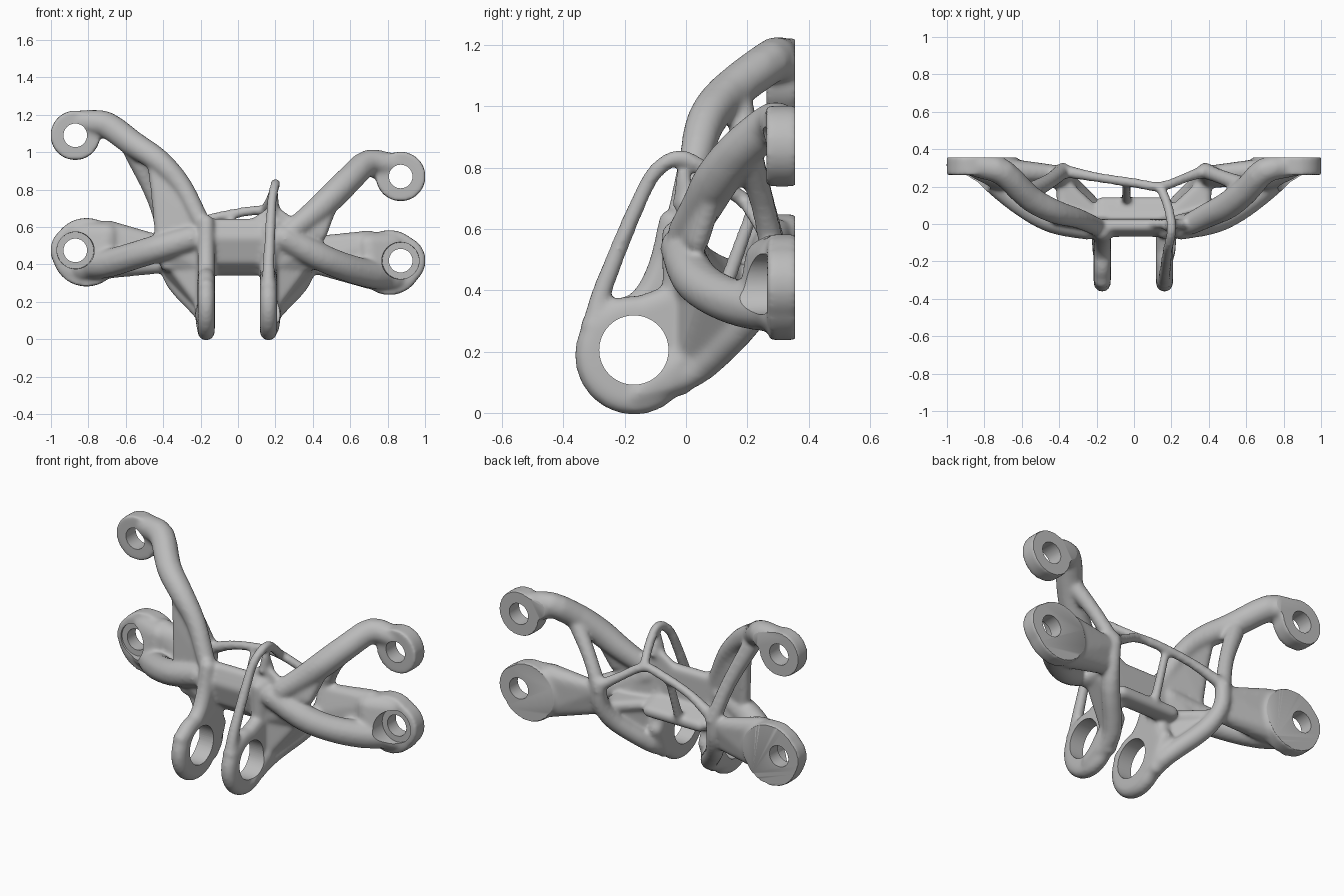
import bpy, bmesh, math
from mathutils import Vector, Matrix

if "Cube" in bpy.data.objects:
    bpy.data.objects.remove(bpy.data.objects["Cube"], do_unlink=True)

metal = bpy.data.materials.new("grey_metal")
metal.use_nodes = True
GREY = (0.5, 0.5, 0.5, 1)
metal.diffuse_color = GREY
metal.node_tree.nodes["Principled BSDF"].inputs["Base Color"].default_value = GREY

BACK = 0.355
LUG_Y, LUG_Z = -0.17, 0.205
body = bmesh.new()


def sphere_points(n=70):
    golden = math.pi * (3 - math.sqrt(5))
    pts = []
    for i in range(n):
        h = 1 - 2 * (i + 0.5) / n
        w = math.sqrt(1 - h * h)
        pts.append(Vector((w * math.cos(i * golden), w * math.sin(i * golden), h)))
    return pts


BALL = sphere_points()


def hull(*balls):
    """Convex skin around balls (x, y, z, radius)."""
    verts = [body.verts.new(Vector(b[:3]) + p * b[3]) for b in balls for p in BALL]
    bmesh.ops.convex_hull(body, input=verts)
    inner = [v for v in verts if not v.link_faces]
    bmesh.ops.delete(body, geom=inner, context="VERTS")


def path(*balls, steps=3):
    """Tube through balls along a smooth curve."""
    p = [Vector(b) for b in balls]
    p = [2 * p[0] - p[1]] + p + [2 * p[-1] - p[-2]]
    pts = [p[1]]
    for a, b, c, d in zip(p, p[1:], p[2:], p[3:]):
        for k in range(1, steps + 1):
            t = k / steps
            pts.append(b + (c - a) * (t / 2) + (2 * a - 5 * b + 4 * c - d) * (t * t / 2)
                       + (3 * b - a - 3 * c + d) * (t ** 3 / 2))
    for a, b in zip(pts, pts[1:]):
        hull(a, b)


def cylinder(bm, x, z, r, y0, y1, r2=None):
    m = Matrix.Translation((x, (y0 + y1) / 2, z)) @ Matrix.Rotation(-math.pi / 2, 4, "X")
    bmesh.ops.create_cone(bm, cap_ends=True, segments=64, radius1=r,
                          radius2=r2 or r, depth=y1 - y0, matrix=m)


# Clevis lugs with webs into the body
def lug(x, neck):
    t = 0.046
    hull(*[(x, LUG_Y + 0.148 * math.cos(a), 0.188 + 0.15 * math.sin(a), t)
           for a in [i * math.pi / 12 for i in range(24)]])
    hull((x, -0.3, 0.28, t), (x, -0.1, 0.325, t), (x, -0.02, 0.1, t),
         (x, 0.05, 0.25, t), (x, -0.03, 0.38, t))
    hull((x, -0.03, 0.35, t), (x, 0.04, 0.25, t), (x, -0.035, 0.58, t))
    if neck:
        path((x, -0.18, 0.33, t), (x, -0.12, 0.39, t), (x, -0.075, 0.49, t), (x, -0.045, 0.62, t))
        hull((x, -0.07, 0.49, t), (x, -0.12, 0.38, t), (x, -0.03, 0.42, t))


lug(-0.17, True)
lug(0.163, False)

# Central shell: front wall and sloping floor
T = 0.036
hull(*[(s * 0.2, y, z, T) for s in (-1, 1) for y, z in ((-0.01, 0.61), (-0.035, 0.54), (-0.005, 0.43))])
hull(*[(s * 0.17, y, z, T) for s in (-1, 1) for y, z in ((-0.005, 0.43), (0.06, 0.375), (0.11, 0.38))])

# Flanks, back node and rib with its web from each lug, mirrored
for s in (-1, 1):
    hull((s * 0.2, -0.01, 0.6, T), (s * 0.2, 0, 0.4, T), (s * 0.42, 0.03, 0.5, T), (s * 0.38, 0.06, 0.4, T))
    hull((s * 0.18, 0.03, 0.39, T), (s * 0.38, 0.05, 0.4, T), (s * 0.38, 0.22, 0.39, T))
    hull((s * 0.18, 0.0, 0.17, T), (s * 0.18, 0.0, 0.4, T), (s * 0.36, 0.18, 0.36, T), (s * 0.33, 0.06, 0.37, T))
    path((s * 0.17, -0.05, 0.1, 0.05), (s * 0.2, 0.06, 0.16, 0.052),
         (s * 0.33, 0.2, 0.3, 0.052), (s * 0.38, 0.27, 0.42, 0.046), (s * 0.38, 0.285, 0.55, 0.042))
    hull((s * 0.185, -0.16, 0.06, T), (s * 0.185, -0.05, 0.1, 0.042), (s * 0.19, 0.02, 0.2, 0.045))


# Lower arm: front bar, back sheet and broad foot pad
def lower_arm(s, dz, pad_r):
    hole_z = 0.42 + dz
    path((s * 0.25, -0.015, 0.54, 0.07), (s * 0.42, 0.02, 0.45 + dz * 0.7, 0.075),
         (s * 0.56, 0.09, 0.39 + dz, 0.075), (s * 0.7, 0.2, 0.35 + dz, 0.078),
         (s * 0.8, 0.3, 0.345 + dz, 0.082))
    hull((s * 0.4, 0.27, 0.51, 0.042), (s * 0.4, 0.24, 0.4, 0.048),
         (s * 0.7, 0.285, 0.515 + dz, 0.068), (s * 0.71, 0.28, 0.34 + dz, 0.074))
    hull((s * 0.7, 0.26, 0.5 + dz, 0.07), (s * 0.72, 0.25, 0.36 + dz, 0.08),
         (s * 0.82, 0.31, 0.5 + dz, 0.08), (s * 0.83, 0.31, 0.33 + dz, 0.08))
    cylinder(body, s * 0.81, hole_z - 0.01, pad_r, 0.272, 0.36)
    cylinder(body, s * 0.87, hole_z, 0.132, 0.264, 0.365)


lower_arm(1, 0.0, 0.173)
lower_arm(-1, 0.055, 0.183)

# Upper left arm
path((0.3, 0.0, 0.59, 0.06), (0.4, 0.05, 0.67, 0.068), (0.5, 0.1, 0.76, 0.075),
     (0.6, 0.18, 0.86, 0.073), (0.7, 0.285, 0.945, 0.07), (0.84, 0.31, 0.93, 0.06))
hull((0.28, -0.005, 0.57, T), (0.44, 0.04, 0.56, T), (0.5, 0.09, 0.72, T), (0.4, 0.05, 0.7, T))
path((0.6, 0.2, 0.85, 0.05), (0.47, 0.25, 0.68, 0.04), (0.38, 0.285, 0.52, 0.044))

# Upper right arm with its broad sheet
path((-0.2, -0.015, 0.63, 0.05), (-0.3, 0.03, 0.82, 0.055), (-0.42, 0.065, 0.95, 0.065),
     (-0.56, 0.14, 1.045, 0.07), (-0.7, 0.275, 1.145, 0.072), (-0.82, 0.31, 1.16, 0.068))
hull((-0.18, -0.01, 0.6, T), (-0.41, 0.03, 0.56, T), (-0.43, 0.05, 0.78, T), (-0.28, 0.03, 0.8, T))
hull((-0.43, 0.05, 0.78, T), (-0.28, 0.03, 0.8, T), (-0.45, 0.07, 0.93, T))
path((-0.56, 0.17, 1.0, 0.052), (-0.45, 0.23, 0.76, 0.042), (-0.38, 0.285, 0.54, 0.044))

# Upper foot pads
for x, z in ((0.87, 0.87), (-0.87, 1.09)):
    cylinder(body, x, z, 0.132, 0.262, 0.365)
    hull((x * 0.9, 0.315, z + 0.04, 0.06), (x * 0.84, 0.31, z + 0.05, 0.06), (x, 0.32, z + 0.03, 0.05))

# Thin strut from the left lug over a peak to the back bar
R = 0.027
path((0.163, -0.295, 0.31, 0.038), (0.165, -0.265, 0.42, 0.032), (0.18, -0.14, 0.72, R),
     (0.195, -0.075, 0.81, R), (0.2, 0.0, 0.83, R), (0.18, 0.1, 0.76, R), (0.14, 0.2, 0.685, R))
hull((0.195, -0.01, 0.78, 0.022), (0.18, -0.02, 0.68, 0.025), (0.2, 0.02, 0.68, 0.025))
hull((0.19, 0.0, 0.7, 0.022), (0.08, 0.0, 0.62, 0.025), (0.32, 0.0, 0.6, 0.025))
path((-0.38, 0.285, 0.55, 0.036), (-0.2, 0.25, 0.63, R), (0.0, 0.22, 0.675, R),
     (0.14, 0.2, 0.685, R), (0.27, 0.245, 0.61, R), (0.38, 0.285, 0.54, 0.036))
path((-0.04, 0.22, 0.665, 0.023), (-0.04, 0.12, 0.39, 0.027))


def make_object(name, bm):
    bmesh.ops.recalc_face_normals(bm, faces=bm.faces)
    me = bpy.data.meshes.new(name)
    bm.to_mesh(me)
    bm.free()
    me.materials.append(metal)
    ob = bpy.data.objects.new(name, me)
    bpy.context.collection.objects.link(ob)
    return ob


bracket = make_object("bracket_body", body)

# Cutters: pin bore, bolt holes, recesses and the flat mounting plane
cutters = []
bore = bmesh.new()
bmesh.ops.create_cone(bore, cap_ends=True, segments=64, radius1=0.113, radius2=0.113, depth=1,
                      matrix=Matrix.Translation((0, LUG_Y, LUG_Z)) @ Matrix.Rotation(math.pi / 2, 4, "Y"))
cutters.append(make_object("pin_bore_cutter", bore))
recesses = bmesh.new()
holes = bmesh.new()
for x, z in ((0.87, 0.42), (-0.87, 0.475)):
    cylinder(recesses, x, z, 0.105, 0.1, 0.275, 0.098)
for x, z in ((0.87, 0.42), (-0.87, 0.475), (0.87, 0.87), (-0.87, 1.09)):
    cylinder(holes, x, z, 0.063, 0, 0.6)
cutters.append(make_object("recess_cutter", recesses))
cutters.append(make_object("bolt_hole_cutter", holes))
plane = bmesh.new()
bmesh.ops.create_cube(plane, size=1, matrix=Matrix.Translation((0, BACK + 0.5, 0.6))
                      @ Matrix.Diagonal((3, 1, 3, 1)))
cutters.append(make_object("mounting_plane_cutter", plane))

# Fuse and soften the skin, then cut the machined faces
fuse = bracket.modifiers.new("fuse", "REMESH")
fuse.mode = "VOXEL"
fuse.voxel_size = 0.0105
fuse.use_smooth_shade = True
soften = bracket.modifiers.new("soften", "SMOOTH")
soften.factor = 0.5
soften.iterations = 12
for c in cutters:
    cut = bracket.modifiers.new(c.name, "BOOLEAN")
    cut.operation = "DIFFERENCE"
    cut.solver = "EXACT"
    cut.object = c
    c.hide_render = True

bpy.ops.object.select_all(action="DESELECT")
bracket.select_set(True)
bpy.context.view_layer.objects.active = bracket
bpy.ops.object.convert(target="MESH")
bpy.ops.object.shade_smooth_by_angle(angle=math.radians(40))
for c in cutters:
    bpy.data.objects.remove(c, do_unlink=True)
